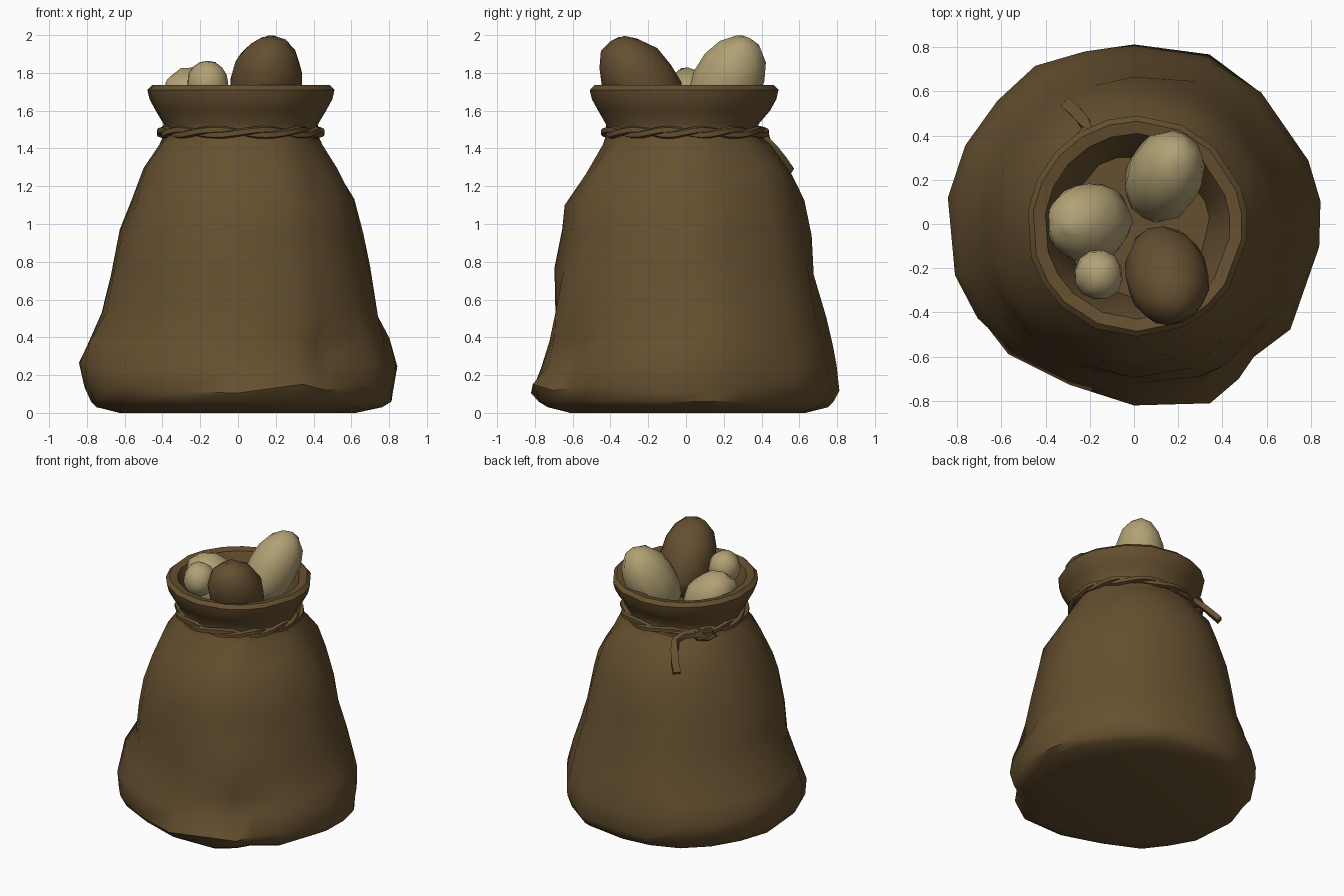
import bpy, bmesh, math, random
from mathutils import Vector, Euler

random.seed(4)
if "Cube" in bpy.data.objects:
    bpy.data.objects.remove(bpy.data.objects["Cube"], do_unlink=True)


def material(name, rgb):
    m = bpy.data.materials.new(name)
    m.use_nodes = True
    m.diffuse_color = (*rgb, 1)
    m.node_tree.nodes["Principled BSDF"].inputs["Base Color"].default_value = (*rgb, 1)
    return m


BURLAP = material("burlap brown", (0.132, 0.08, 0.029))
EARTHY = material("earthy potato brown", (0.128, 0.077, 0.03))
PALE = material("pale potato tan", (0.44, 0.355, 0.175))


def finish(bm, name, mat, angle=60):
    bmesh.ops.recalc_face_normals(bm, faces=bm.faces)
    me = bpy.data.meshes.new(name)
    bm.to_mesh(me)
    bm.free()
    me.materials.append(mat)
    ob = bpy.data.objects.new(name, me)
    bpy.context.collection.objects.link(ob)
    bpy.ops.object.select_all(action='DESELECT')
    ob.select_set(True)
    bpy.context.view_layer.objects.active = ob
    bpy.ops.object.shade_smooth_by_angle(angle=math.radians(angle))


def bridge(bm, a, b):
    n = len(a)
    for i in range(n):
        bm.faces.new((a[i], a[(i + 1) % n], b[(i + 1) % n], b[i]))


# Sack footprint: degrees, radius
outline = [(-7, .846), (7, .85), (20, .854), (46, .835), (66, .855), (90, .83),
           (106, .84), (122, .857), (138, .85), (155, .845), (172, .858), (196, .854),
           (211, .83), (226, .835), (248, .79), (270, .83), (293, .89), (304, .865),
           (312, .815), (326, .865)]
# Sack body: height, then reach towards +x, -x, +y, -y
body = [(0, .62, .62, .64, .62), (.03, .76, .74, .76, .74), (.06, .81, .77, .79, .79),
        (.13, .82, .81, .82, .83), (.25, .84, .84, .81, .78), (.38, .79, .8, .785, .74),
        (.52, .75, .71, .755, .7), (.75, .69, .665, .69, .69), (.95, .66, .63, .66, .665),
        (1.12, .62, .56, .615, .635), (1.28, .54, .5, .55, .535), (1.42, .45, .42, .45, .44)]
# Neck, rolled rim and inside: height, radius
neck = [(1.48, .4), (1.53, .405), (1.6, .455), (1.66, .488), (1.71, .5), (1.735, .475),
        (1.725, .42), (1.65, .385), (1.5, .34), (1.4, .32)]


def body_radius(row, deg, foot):
    z, left, right, back, front = row
    c, s = math.cos(math.radians(deg)), math.sin(math.radians(deg))
    rad = (left if c > 0 else right) * c * c + (back if s > 0 else front) * s * s
    rad *= 1 + max(0, 1 - z / 1.2) * (foot / .84 - 1)
    # hollow low on the front left, with a fold hanging over it
    near = math.exp(-((deg - 307) / 15) ** 2)
    rad -= near * .08 * math.exp(-((z - .3) / .1) ** 2)
    rad += near * .03 * math.exp(-((z - .54) / .1) ** 2)
    return rad


bm = bmesh.new()
rings = []
for row in body + neck:
    z = row[0]
    ring = []
    for deg, foot in outline:
        a = math.radians(deg)
        dx = dy = dz = 0
        if len(row) > 2:
            rad = body_radius(row, deg, foot)
            if .1 < z < 1.4:
                rad += random.uniform(-.012, .012)
                dz = random.uniform(-.03, .03)
        else:
            rad = row[1]
            if z < 1.55:
                rad += .01 * math.sin(a * 7)
            dx, dy = .015, -.01
        ring.append(bm.verts.new((rad * math.cos(a) + dx, rad * math.sin(a) + dy, z + dz)))
    if rings:
        bridge(bm, rings[-1], ring)
    rings.append(ring)
bm.faces.new(rings[0])
bm.faces.new(rings[-1])
finish(bm, "sack", BURLAP, 50)


# Tubes used by the cord and knot
def tube(name, points, radius, closed=False, sides=5, flat=1):
    bm = bmesh.new()
    loops = []
    n = len(points)
    for i, p in enumerate(points):
        before = points[(i - 1) % n if closed else max(i - 1, 0)]
        after = points[(i + 1) % n if closed else min(i + 1, n - 1)]
        t = (Vector(after) - Vector(before)).normalized()
        side = t.cross(Vector((0, 0, 1))).normalized()
        up = side.cross(t)
        loop = []
        for j in range(sides):
            a = math.tau * (j + .5) / sides
            loop.append(bm.verts.new(Vector(p) + side * radius * math.cos(a)
                                     + up * radius * flat * math.sin(a)))
        if loops:
            bridge(bm, loops[-1], loop)
        loops.append(loop)
    if closed:
        bridge(bm, loops[-1], loops[0])
    else:
        bm.faces.new(loops[0])
        bm.faces.new(loops[-1])
    finish(bm, name, BURLAP)


# Two loosely twisted cord strands around the neck
for s in range(2):
    path = []
    for i in range(60):
        a = math.tau * i / 60
        twist = a * 6 + s * math.pi + .6 * math.sin(a * 2)
        rad = .415 + .012 * math.cos(twist)
        path.append((rad * math.cos(a) + .014, rad * math.sin(a) - .005,
                     1.485 + .014 * math.sin(twist)))
    tube(f"cord_strand_{s + 1}", path, .021, closed=True)

# Knot, small loop and hanging tail at the back right
tube("cord_knot", [(-.29, .31, 1.47), (-.32, .31, 1.5), (-.35, .27, 1.47),
                   (-.37, .23, 1.5)], .032)
tube("cord_loop", [(-.3, .32, 1.49), (-.35, .31, 1.52), (-.39, .25, 1.51),
                   (-.4, .22, 1.47), (-.37, .27, 1.45), (-.31, .32, 1.46)], .015)
tube("cord_tail", [(-.3, .32, 1.49), (-.25, .38, 1.49), (-.21, .42, 1.46),
                   (-.225, .46, 1.4), (-.26, .505, 1.34), (-.305, .545, 1.28)],
     .036, sides=4, flat=.7)


# Potatoes: lumpy ellipsoids
def potato(name, centre, size, tilt, mat, lump=.025):
    bm = bmesh.new()
    bmesh.ops.create_uvsphere(bm, u_segments=12, v_segments=8, radius=1)
    rot = Euler([math.radians(d) for d in tilt]).to_matrix()
    for v in bm.verts:
        c = v.co * (1 + random.uniform(-lump, lump))
        v.co = rot @ Vector((c.x * size[0], c.y * size[1], c.z * size[2])) + Vector(centre)
    finish(bm, name, mat)


potato("brown_potato", (.147, -.235, 1.74), (.19, .19, .285), (35, 10, 0), EARTHY)
potato("tall_pale_potato", (.137, .215, 1.735), (.17, .19, .285), (-25, 18, 0), PALE)
potato("broad_pale_potato", (-.205, .01, 1.62), (.165, .18, .23), (0, -40, 0), PALE, .05)
potato("small_pale_potato", (-.16, -.23, 1.745), (.11, .115, .12), (0, 0, 20), PALE)
